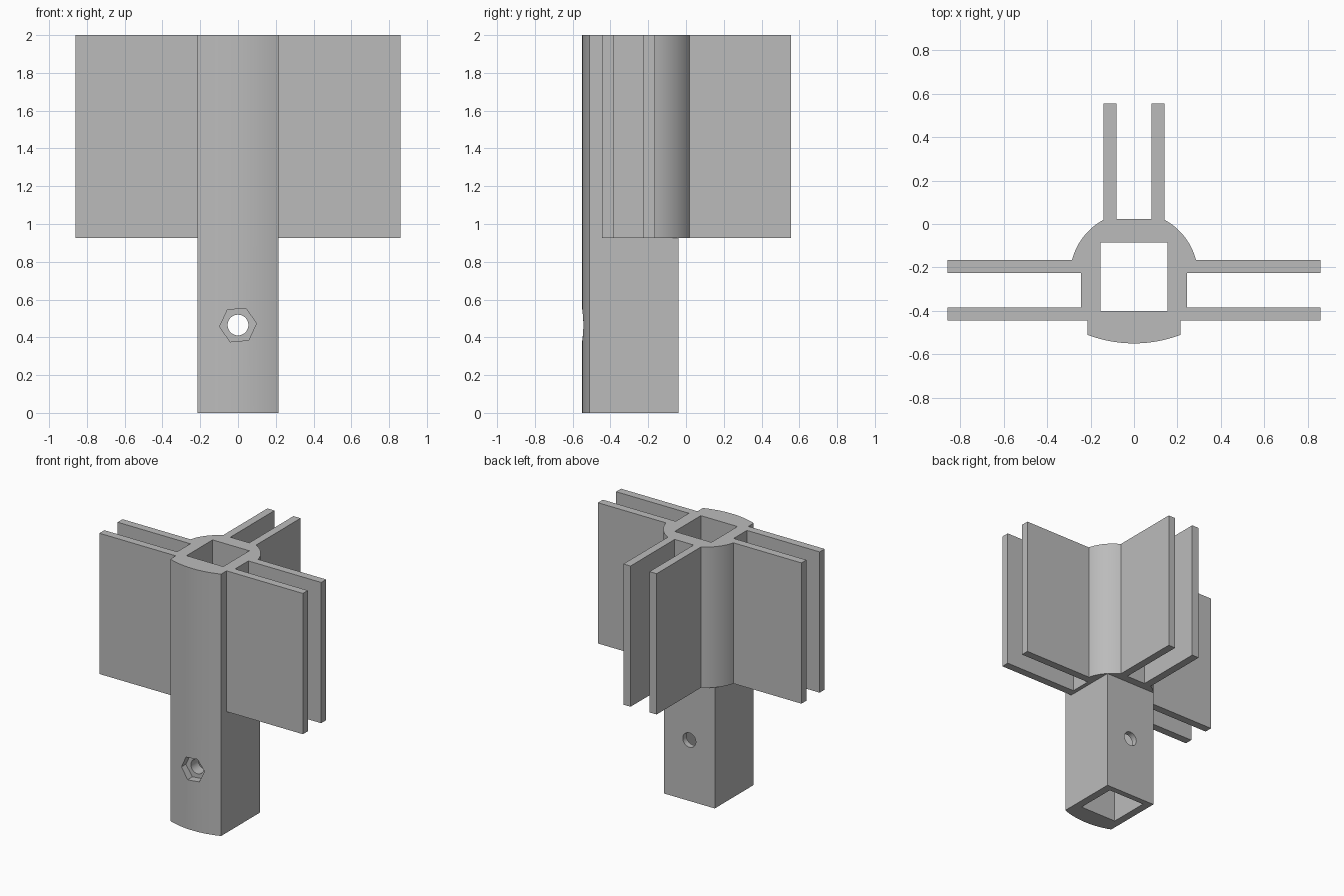
import bpy, bmesh, math
from mathutils import Matrix

cube = bpy.data.objects.get("Cube")
if cube:
    bpy.data.objects.remove(cube, do_unlink=True)

TOP, SLEEVE_BASE = 2.0, 0.925
HALF = 0.215          # half width of the post
BOLT_Z = 0.465

grey = bpy.data.materials.new("plain grey")
grey.use_nodes = True
grey.diffuse_color = (0.5, 0.5, 0.5, 1)
grey.node_tree.nodes["Principled BSDF"].inputs["Base Color"].default_value = (0.5, 0.5, 0.5, 1)


def arc(cy, radius, start, end, steps):
    """Points on a circle centred on x = 0, angles in radians."""
    angles = [start + (end - start) * i / steps for i in range(steps + 1)]
    return [(radius * math.cos(a), cy + radius * math.sin(a)) for a in angles]


def mirrored(half):
    """Close a right-hand outline with its mirror image."""
    return half + [(-x, y) for x, y in reversed(half) if x > 1e-5]


def prism(name, outline, z0, z1, matrix=Matrix()):
    bm = bmesh.new()
    base = bm.faces.new([bm.verts.new((x, y, z0)) for x, y in outline])
    top = bmesh.ops.extrude_face_region(bm, geom=[base])["geom"]
    bmesh.ops.translate(bm, vec=(0, 0, z1 - z0),
                        verts=[v for v in top if isinstance(v, bmesh.types.BMVert)])
    bm.transform(matrix)
    bmesh.ops.recalc_face_normals(bm, faces=bm.faces)
    mesh = bpy.data.meshes.new(name)
    bm.to_mesh(mesh)
    bm.free()
    mesh.materials.append(grey)
    obj = bpy.data.objects.new(name, mesh)
    bpy.context.collection.objects.link(obj)
    return obj


def combine(target, other, operation):
    """Apply a boolean and discard the helper."""
    mod = target.modifiers.new(operation, "BOOLEAN")
    mod.operation, mod.solver, mod.object = operation, "EXACT", other
    bpy.context.view_layer.objects.active = target
    bpy.ops.object.modifier_apply(modifier=mod.name)
    bpy.data.objects.remove(other, do_unlink=True)


def polygon(radius, sides, turn=0.0):
    return arc(0, radius, turn, turn + math.tau, sides)[:-1]


# Bowed front face, shared by post and sleeve
front_r = 0.598
front_cy = -0.55 + front_r
edge = math.asin(HALF / front_r)
front = arc(front_cy, front_r, -math.pi / 2, -math.pi / 2 + edge, 12)
front[0] = (0, -0.55)

# Lower post
post = mirrored(front + [(HALF, -0.04)])
connector = prism("post_connector", post, 0, SLEEVE_BASE)

# Upper sleeve with three pairs of fins
back_cy, back_r = -0.24, 0.295
shoulder = arc(back_cy, back_r, math.asin((-0.165 - back_cy) / back_r),
               math.acos(0.14 / back_r), 16)
sleeve = mirrored(
    front
    + [(HALF, -0.445), (0.86, -0.445), (0.86, -0.385), (0.245, -0.385)]
    + [(0.245, -0.225), (0.86, -0.225), (0.86, -0.165)]
    + shoulder
    + [(0.14, 0.555), (0.08, 0.555), (0.08, 0.022)])
combine(connector, prism("sleeve", sleeve, SLEEVE_BASE, TOP), "UNION")

# Square bore through the full height
bore = mirrored([(0.155, -0.40), (0.155, -0.085)])
combine(connector, prism("bore_cutter", bore, -0.1, TOP + 0.1), "DIFFERENCE")

# Bolt hole through both walls, with a hexagonal nut pocket in front
along_y = Matrix.Translation((0, 0, BOLT_Z)) @ Matrix.Rotation(math.pi / 2, 4, "X")
combine(connector, prism("bolt_cutter", polygon(0.055, 32), -0.3, 0.8, along_y), "DIFFERENCE")
combine(connector, prism("nut_cutter", polygon(0.098, 6, math.radians(5)), 0.49, 0.8, along_y),
        "DIFFERENCE")

# Smooth the curved faces, keep the corners sharp
bpy.ops.object.select_all(action="DESELECT")
connector.select_set(True)
bpy.context.view_layer.objects.active = connector
bpy.ops.object.shade_smooth_by_angle(angle=math.radians(25))
